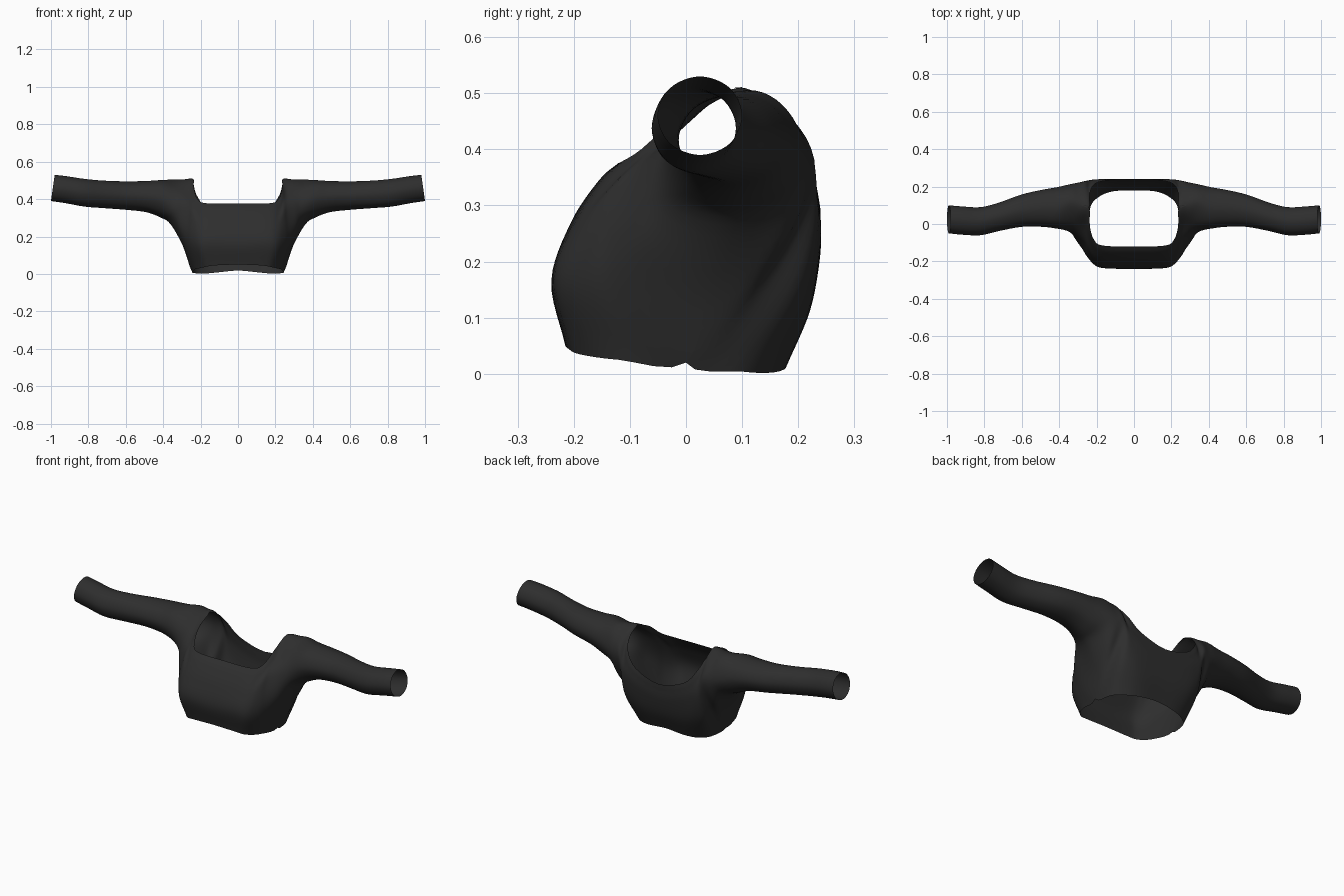
import bpy
import bmesh
import math
from mathutils import Vector

cube = bpy.data.objects.get("Cube")
if cube:
    bpy.data.objects.remove(cube)

AROUND, ALONG = 6, 4  # spline steps down each column and between columns


def spline(points, before, after, steps):
    """Smooth curve through the points, with a phantom point at each end."""
    p = [before] + points + [after]
    curve = []
    for i in range(1, len(p) - 2):
        a, b, c, d = p[i - 1:i + 3]
        for k in range(steps):
            t = k / steps
            curve.append(b + (c - a) * t / 2 + (a * 2 - b * 5 + c * 4 - d) * t * t / 2
                         + (b * 3 - a - c * 3 + d) * t ** 3 / 2)
    return curve + [points[-1].copy()]


def sleeve_ring(x, front, back, low, high, tilt=0):
    """Eight points round the arm, from the top forwards."""
    ring = []
    for k in range(8):
        a = math.tau * k / 8
        ring.append(Vector((x - tilt * math.cos(a),
                            (front + back) / 2 - (back - front) / 2 * math.sin(a),
                            (low + high) / 2 + (high - low) / 2 * math.cos(a))))
    return ring


def halves(ring):
    """Split a closed ring into a front and a back column, both top to bottom."""
    front = spline(ring[:5], ring[7], ring[5], AROUND)
    rear = [ring[0]] + ring[:3:-1]
    return front, spline(rear, ring[1], ring[3], AROUND)


def open_column(points):
    """Column from neckline to hem on the body."""
    p = [Vector(q) for q in points]
    return spline(p, p[0] * 2 - p[1], p[-1] * 2 - p[-2], AROUND)


# Sleeve from cuff to upper arm
rings = [
    sleeve_ring(.99, -.05, .1, .39, .53, .01),
    sleeve_ring(.92, -.057, .094, .378, .523),
    sleeve_ring(.82, -.06, .09, .36, .508),
    sleeve_ring(.72, -.037, .115, .352, .499),
    sleeve_ring(.6, -.015, .158, .343, .495),
    sleeve_ring(.49, -.015, .183, .33, .497),
    sleeve_ring(.41, -.025, .197, .3, .502),
]

# Shoulder rings that sweep from the underarm down to the side of the hem
shoulder_rings = [
    [(.34, .11, .505), (.34, .01, .46), (.34, -.04, .38), (.345, -.03, .3),
     (.36, .07, .265), (.345, .17, .3), (.34, .213, .38), (.34, .18, .47)],
    [(.285, .1, .506), (.3, .005, .45), (.3, -.07, .355), (.31, -.08, .23),
     (.295, .04, .15), (.305, .165, .23), (.295, .222, .36), (.3, .185, .46)],
    [(.24, .09, .508), (.263, -.015, .43), (.265, -.105, .335), (.275, -.13, .18),
     (.25, 0, .02), (.27, .14, .16), (.26, .228, .34), (.262, .195, .445)],
]
rings += [[Vector(p) for p in ring] for ring in shoulder_rings]

# Body columns, from the shoulder to the centre line
front_columns = [
    [(.236, -.01, .46), (.242, -.065, .4), (.243, -.145, .31), (.25, -.175, .17), (.23, -.12, .025)],
    [(.216, -.08, .4), (.22, -.12, .355), (.212, -.185, .27), (.207, -.222, .16), (.185, -.19, .035)],
    [(.17, -.115, .378), (.165, -.15, .345), (.16, -.2, .27), (.15, -.237, .17), (.13, -.21, .045)],
    [(0, -.12, .376), (0, -.155, .345), (0, -.205, .27), (0, -.24, .165), (0, -.215, .05)],
]
back_columns = [
    [(.236, .16, .47), (.24, .2, .415), (.237, .235, .3), (.245, .195, .15), (.23, .1, .004)],
    [(.215, .21, .41), (.215, .226, .36), (.205, .238, .27), (.2, .217, .14), (.18, .15, .002)],
    [(.15, .232, .335), (.15, .238, .3), (.14, .24, .23), (.13, .222, .12), (.11, .175, .008)],
    [(0, .24, .29), (0, .24, .26), (0, .238, .2), (0, .22, .11), (0, .18, .018)],
]

pairs = [halves(ring) for ring in rings]
front = [pair[0] for pair in pairs] + [open_column(c) for c in front_columns]
back = [pair[1] for pair in pairs] + [open_column(c) for c in back_columns]

bm = bmesh.new()


def add_sheet(columns, flip):
    """Loft a smooth sheet through the columns, cuff to centre line."""
    rows = []
    for line in zip(*columns):
        line = list(line)
        mirrored = line[-2] * 1
        mirrored.x = -mirrored.x
        curve = spline(line, line[0] * 2 - line[1], mirrored, ALONG)
        rows.append([bm.verts.new(p) for p in curve])
    for upper, lower in zip(rows, rows[1:]):
        for i in range(len(upper) - 1):
            quad = [upper[i], upper[i + 1], lower[i + 1], lower[i]]
            bm.faces.new(quad[::-1] if flip else quad)


add_sheet(front, False)
add_sheet(back, True)
# Weld the sleeve seams
bmesh.ops.remove_doubles(bm, verts=bm.verts, dist=.0003)

mesh = bpy.data.meshes.new("cropped_top")
bm.to_mesh(mesh)
bm.free()
top = bpy.data.objects.new("cropped_top", mesh)
bpy.context.collection.objects.link(top)

# Other half of the garment
mirror = top.modifiers.new("other_half", "MIRROR")
mirror.use_clip = True

# Black cloth
cloth = bpy.data.materials.new("black_cloth")
cloth.use_nodes = True
colour = (.027, .027, .027, 1)
cloth.diffuse_color = colour
for node in cloth.node_tree.nodes:
    if node.type == "BSDF_PRINCIPLED":
        node.inputs["Base Color"].default_value = colour
        node.inputs["Roughness"].default_value = .8
mesh.materials.append(cloth)

for face in mesh.polygons:
    face.use_smooth = True
